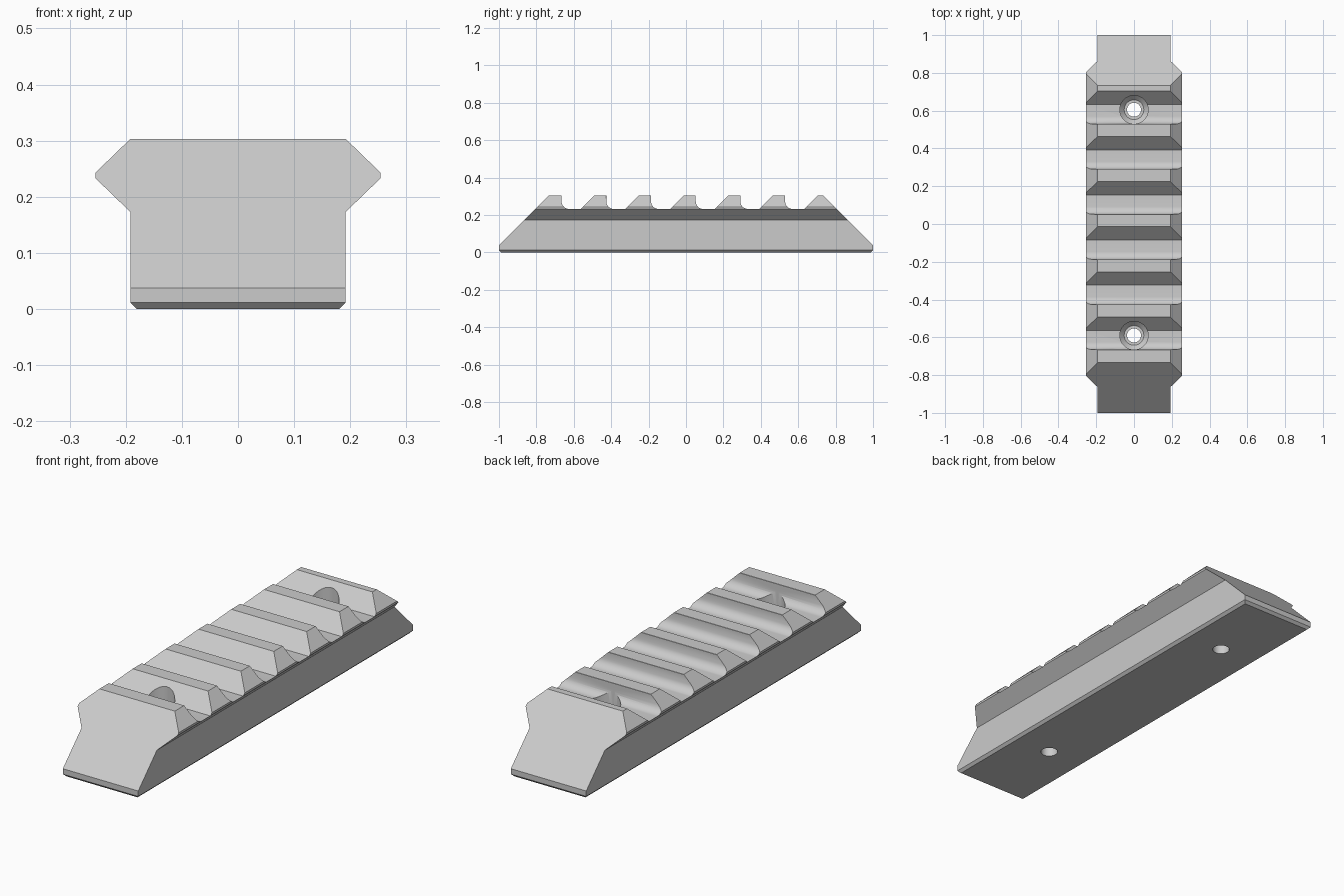
import bpy, bmesh, math
from mathutils import Vector

cube = bpy.data.objects.get("Cube")
if cube:
    bpy.data.objects.remove(cube, do_unlink=True)

FLOOR, TOP, PITCH, FIRST_WALL = 0.232, 0.303, 0.239, -0.665

grey = bpy.data.materials.new("light grey metal")
grey.use_nodes = True
grey.diffuse_color = (0.6, 0.6, 0.6, 1)
grey.node_tree.nodes["Principled BSDF"].inputs["Base Color"].default_value = (0.6, 0.6, 0.6, 1)


def prism(bm, points, direction):
    """Extrude a closed outline along a direction."""
    face = bm.faces.new([bm.verts.new(p) for p in points])
    new = bmesh.ops.extrude_face_region(bm, geom=[face])["geom"]
    verts = [v for v in new if isinstance(v, bmesh.types.BMVert)]
    bmesh.ops.translate(bm, verts=verts, vec=direction)


def make_object(bm, name):
    bmesh.ops.recalc_face_normals(bm, faces=bm.faces)
    mesh = bpy.data.meshes.new(name)
    bm.to_mesh(mesh)
    bm.free()
    obj = bpy.data.objects.new(name, mesh)
    bpy.context.collection.objects.link(obj)
    return obj


def chamfer(bm, edges, width):
    bmesh.ops.bevel(bm, geom=edges, offset=width, offset_type='OFFSET',
                    segments=1, profile=0.5, affect='EDGES', clamp_overlap=True)


# Rail body: mirrored cross-section run along y
half = [(0.18, 0), (0.192, 0.012), (0.192, 0.173), (0.254, 0.233), (0.254, 0.243), (0.192, TOP)]
section = half + [(-x, z) for x, z in reversed(half)]
bm = bmesh.new()
prism(bm, [(x, -1, z) for x, z in section], (0, 2, 0))
bmesh.ops.recalc_face_normals(bm, faces=bm.faces)

# Sloped ends and small bottom chamfers
for side in (-1, 1):
    for z, dz in ((0.037, 1), (0.012, -1)):
        bmesh.ops.bisect_plane(bm, geom=bm.verts[:] + bm.edges[:] + bm.faces[:],
                               plane_co=(0, side, z), plane_no=(0, side, dz), clear_outer=True)
        bmesh.ops.holes_fill(bm, edges=[e for e in bm.edges if e.is_boundary], sides=0)
bmesh.ops.recalc_face_normals(bm, faces=bm.faces)
bm.normal_update()


def is_end(f):
    return abs(f.normal.y) > 0.6 and f.normal.z > -0.1


def is_side(f):
    return abs(f.normal.x) > 0.6 and f.calc_center_median().z > 0.01


chamfer(bm, [e for e in bm.edges if len(e.link_faces) == 2
             and any(is_end(f) for f in e.link_faces)
             and any(is_side(f) for f in e.link_faces)], 0.011)
rail = make_object(bm, "rail_body")
rail.data.materials.append(grey)

# Cross slots: upright wall, rounded corner, flat floor, 45 degree ramp
bm = bmesh.new()
radius = 0.04
for i in range(6):
    wall = FIRST_WALL + i * PITCH
    outline = [(wall, 0.35)]
    for k in range(9):
        a = math.pi / 2 * k / 8
        outline.append((wall + radius * (1 - math.cos(a)), FLOOR + radius * (1 - math.sin(a))))
    outline += [(wall + 0.102, FLOOR), (wall + 0.22, FLOOR + 0.118)]
    prism(bm, [(-0.4, y, z) for y, z in outline], (0.8, 0, 0))
slots = make_object(bm, "slot_cutter")

# Stepped screw holes, lathed around z
bm = bmesh.new()
lathe = [(0.037, -0.1), (0.037, 0.15), (0.052, 0.15), (0.075, 0.175), (0.075, 0.4)]
for i in (0, 5):
    y = FIRST_WALL + i * PITCH + 0.075
    n = 40
    rings = [[bm.verts.new((r * math.cos(math.tau * k / n), y + r * math.sin(math.tau * k / n), z))
              for k in range(n)] for r, z in lathe]
    for a, b in zip(rings, rings[1:]):
        for k in range(n):
            j = (k + 1) % n
            bm.faces.new((a[k], a[j], b[j], b[k]))
    bm.faces.new(rings[0])
    bm.faces.new(rings[-1])
holes = make_object(bm, "hole_cutter")


def cut(cutter):
    mod = rail.modifiers.new("cut", 'BOOLEAN')
    mod.operation, mod.solver, mod.object = 'DIFFERENCE', 'EXACT', cutter
    bpy.context.view_layer.update()
    graph = bpy.context.evaluated_depsgraph_get()
    mesh = bpy.data.meshes.new_from_object(rail.evaluated_get(graph))
    rail.modifiers.clear()
    rail.data = mesh
    bpy.data.objects.remove(cutter, do_unlink=True)


cut(slots)

# Chamfer the top and side edges of each upright tooth wall
bm = bmesh.new()
bm.from_mesh(rail.data)
bm.normal_update()
walls = [f for f in bm.faces if f.normal.y > 0.999 and f.calc_center_median().z > 0.26]
edges = {e for f in walls for e in f.edges
         if len(e.link_faces) == 2 and e.calc_face_angle() > 0.7}
chamfer(bm, list(edges), 0.012)
bm.to_mesh(rail.data)
bm.free()

cut(holes)

# Smooth only the rounded surfaces
bpy.ops.object.select_all(action='DESELECT')
rail.select_set(True)
bpy.context.view_layer.objects.active = rail
bpy.ops.object.shade_smooth_by_angle(angle=math.radians(25))
